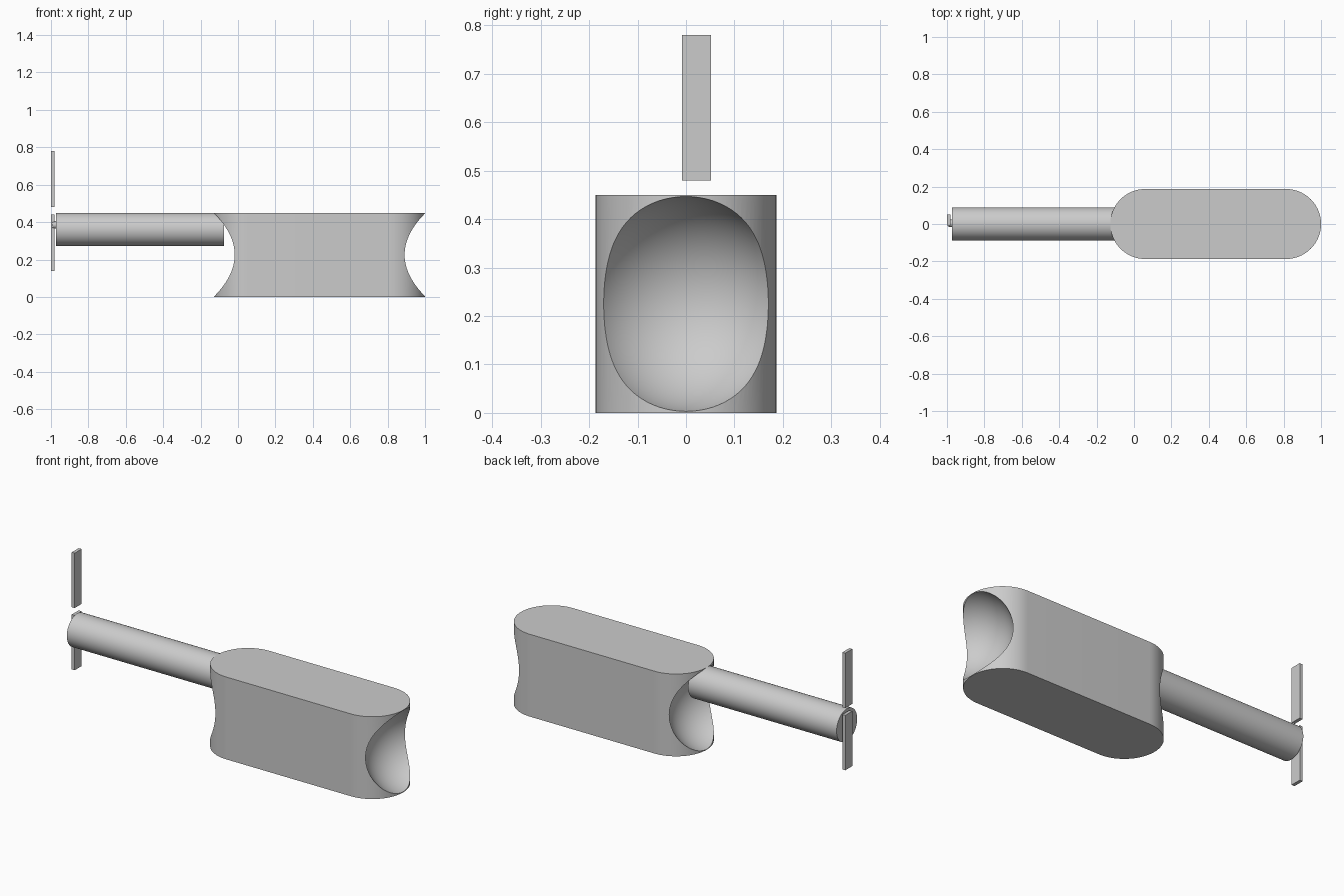
import bpy
import bmesh
from math import cos, sin, pi, radians

cube = bpy.data.objects.get("Cube")
if cube:
    bpy.data.objects.remove(cube, do_unlink=True)

grey = bpy.data.materials.new("plain grey")
grey.use_nodes = True
grey.diffuse_color = (0.6, 0.6, 0.6, 1)
grey.node_tree.nodes["Principled BSDF"].inputs["Base Color"].default_value = (0.6, 0.6, 0.6, 1)


def finish(name, smooth=True):
    obj = bpy.context.object
    obj.name = name
    obj.data.materials.append(grey)
    if smooth:
        bpy.ops.object.shade_smooth_by_angle(angle=radians(30))
    return obj


def rod(name, x0, x1, z, radius, y=0):
    bpy.ops.mesh.primitive_cylinder_add(
        vertices=64, radius=radius, depth=x1 - x0,
        location=((x0 + x1) / 2, y, z), rotation=(0, pi / 2, 0))
    return finish(name)


def blade(name, z):
    bpy.ops.mesh.primitive_cube_add(size=1, location=(-0.991, 0.022, z))
    bpy.context.object.scale = (0.018, 0.06, 0.3)
    return finish(name, smooth=False)


# Body: extruded stadium outline with rounded ends
RADIUS, HEIGHT, LEFT, RIGHT = 0.187, 0.45, -0.127, 1.0
STEPS = 48
ends = (RIGHT - RADIUS, LEFT + RADIUS)
bm = bmesh.new()
outline = []
for cx, start in zip(ends, (-pi / 2, pi / 2)):
    for i in range(STEPS + 1):
        a = start + pi * i / STEPS
        outline.append(bm.verts.new((cx + RADIUS * cos(a), RADIUS * sin(a), 0)))
base = bm.faces.new(outline)
top = bmesh.ops.extrude_face_region(bm, geom=[base])["geom"]
bmesh.ops.translate(bm, vec=(0, 0, HEIGHT),
                    verts=[v for v in top if isinstance(v, bmesh.types.BMVert)])
bmesh.ops.recalc_face_normals(bm, faces=bm.faces)
mesh = bpy.data.meshes.new("body")
bm.to_mesh(mesh)
bm.free()
body = bpy.data.objects.new("body", mesh)
bpy.context.collection.objects.link(body)
mesh.materials.append(grey)

# Spherical hollows scooped out of both ends
cutters = []
scoop = HEIGHT / 2
for cx, side in zip(ends, (1, -1)):
    bpy.ops.mesh.primitive_uv_sphere_add(
        segments=96, ring_count=48, radius=scoop,
        location=(cx + side * scoop, 0, scoop))
    cutter = finish("hollow_cutter")
    cutter.hide_render = True
    cutters.append(cutter)
    cut = body.modifiers.new("hollow", 'BOOLEAN')
    cut.operation = 'DIFFERENCE'
    cut.solver = 'EXACT'
    cut.object = cutter

bpy.ops.object.select_all(action='DESELECT')
bpy.context.view_layer.objects.active = body
body.select_set(True)
for mod in list(body.modifiers):
    bpy.ops.object.modifier_apply(modifier=mod.name)
for cutter in cutters:
    bpy.data.objects.remove(cutter, do_unlink=True)
bpy.ops.object.shade_smooth_by_angle(angle=radians(30))

# Tail boom and rotor
rod("tail_boom", -0.973, -0.075, 0.361, 0.089)
rod("rotor_hub", -0.991, -0.973, 0.385, 0.02, y=0.003)
blade("upper_rotor_blade", 0.63)
blade("lower_rotor_blade", 0.29)
